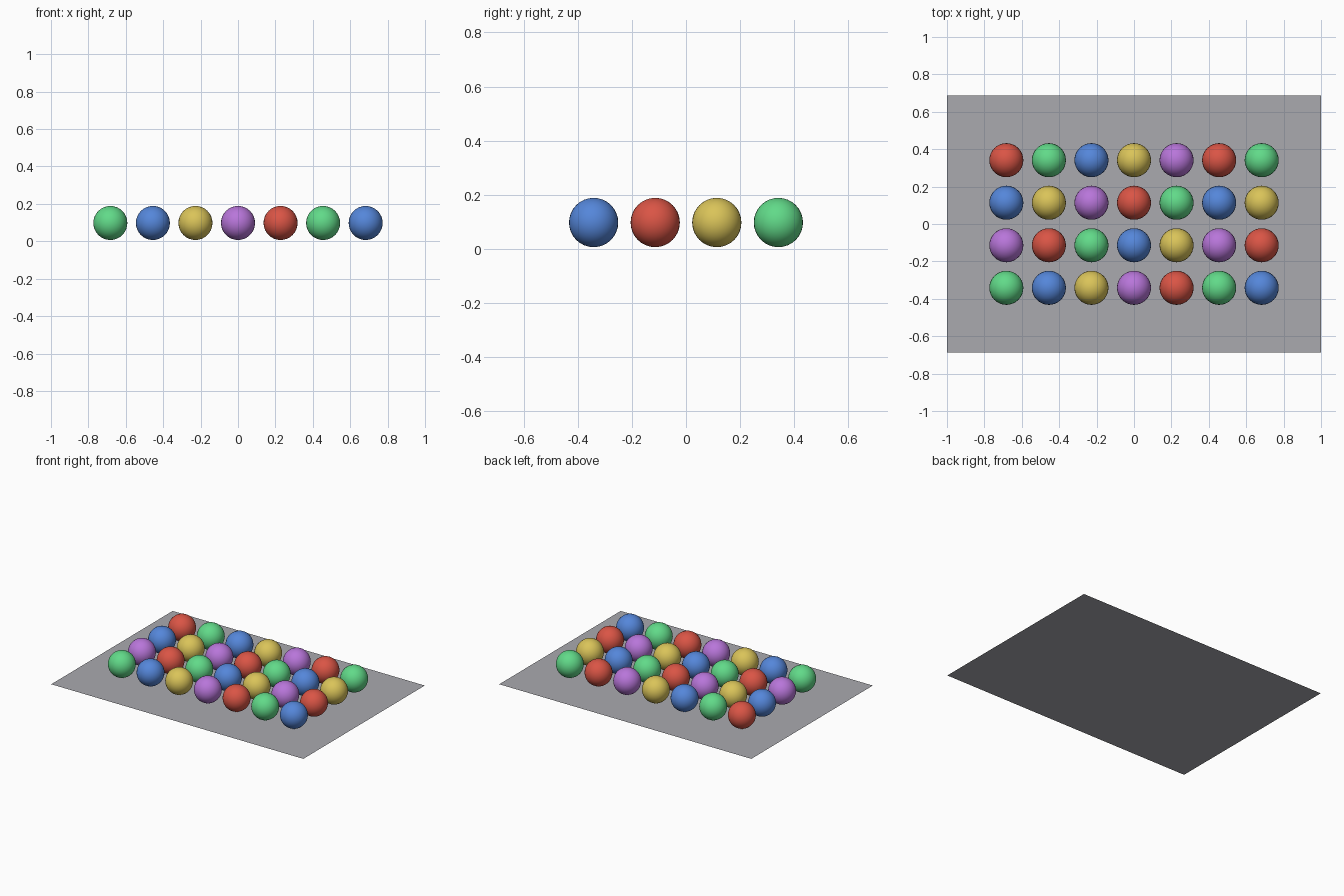
import bpy

cube = bpy.data.objects.get("Cube")
if cube:
    bpy.data.objects.remove(cube, do_unlink=True)


def material(name, rgb):
    mat = bpy.data.materials.new(name)
    mat.use_nodes = True
    mat.diffuse_color = (*rgb, 1)
    mat.node_tree.nodes["Principled BSDF"].inputs["Base Color"].default_value = (*rgb, 1)
    return mat


grey = material("floor grey", (0.40, 0.40, 0.43))
ball_colours = [
    material("green", (0.12, 0.70, 0.25)),
    material("blue", (0.09, 0.24, 0.70)),
    material("yellow", (0.70, 0.55, 0.10)),
    material("purple", (0.48, 0.18, 0.70)),
    material("red", (0.70, 0.09, 0.06)),
]

# Thin floor sheet
bpy.ops.mesh.primitive_plane_add(size=2)
floor = bpy.context.object
floor.name = "floor"
floor.scale.y = 0.688
floor.data.materials.append(grey)

# Grid of balls resting just above the floor
ROWS, COLUMNS = 4, 7
PITCH, RADIUS, HEIGHT = 0.2275, 0.091, 0.098
for row in range(ROWS):
    for col in range(COLUMNS):
        x = (col - (COLUMNS - 1) / 2) * PITCH
        y = (row - (ROWS - 1) / 2) * PITCH
        bpy.ops.mesh.primitive_uv_sphere_add(
            segments=32, ring_count=16, radius=RADIUS, location=(x, y, HEIGHT))
        ball = bpy.context.object
        ball.name = f"ball_row{row + 1}_column{col + 1}"
        ball.data.materials.append(ball_colours[(col + 3 * row) % len(ball_colours)])
        bpy.ops.object.shade_smooth()
